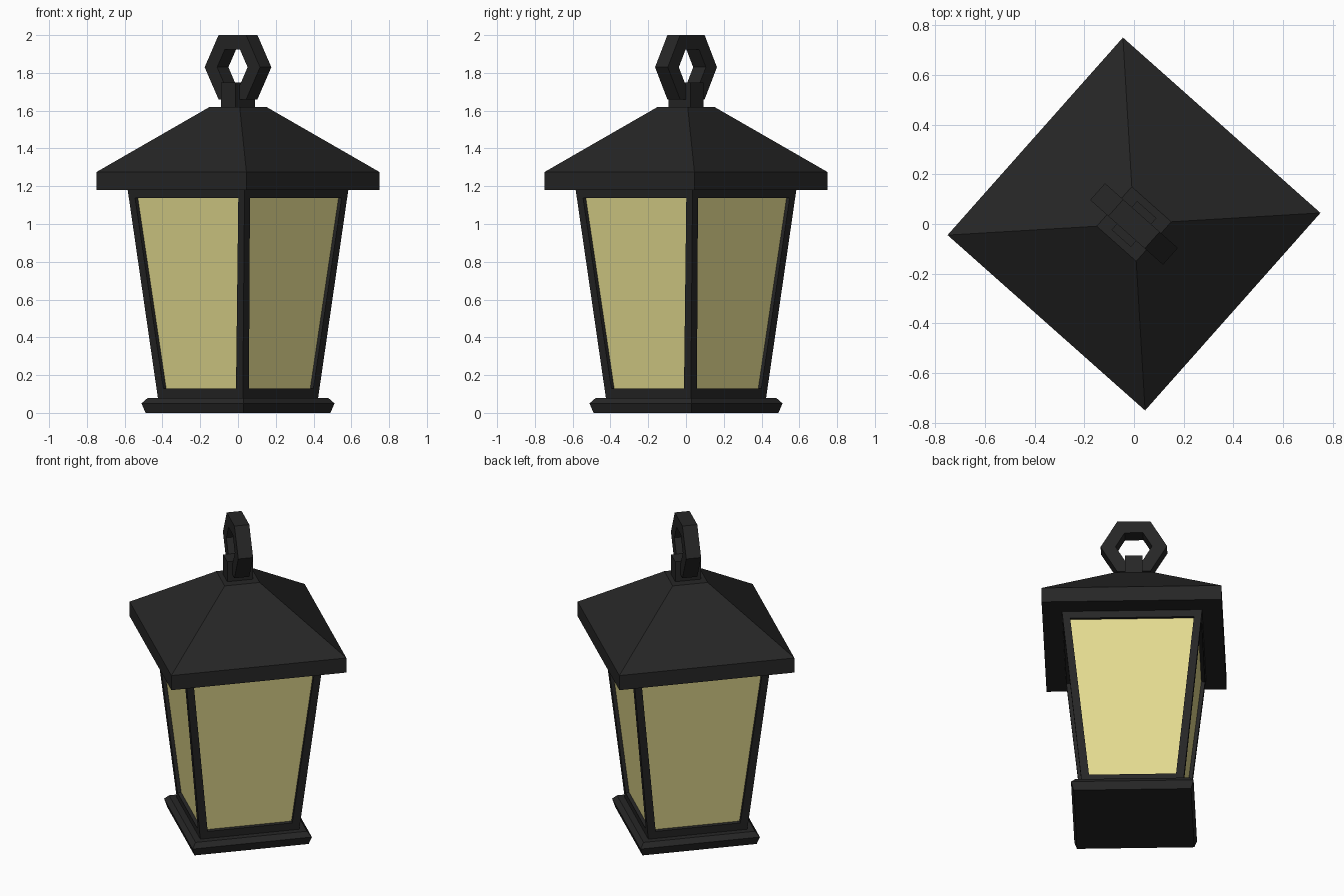
import bpy, bmesh, math

if "Cube" in bpy.data.objects:
    bpy.data.objects.remove(bpy.data.objects["Cube"])

TURN = math.radians(3.4)          # the whole lantern is turned on its axis
RING_TURN = TURN - math.radians(45)


def material(name, rgb):
    m = bpy.data.materials.new(name)
    m.diffuse_color = (*rgb, 1)
    m.use_nodes = True
    m.node_tree.nodes["Principled BSDF"].inputs["Base Color"].default_value = m.diffuse_color
    return m


METAL = material("black metal", (0.0194, 0.0194, 0.0194))
GLASS = material("yellow glass", (0.77, 0.70, 0.275))


def add_object(name, bm, mats, turn=0):
    bmesh.ops.recalc_face_normals(bm, faces=bm.faces)
    me = bpy.data.meshes.new(name)
    bm.to_mesh(me)
    bm.free()
    ob = bpy.data.objects.new(name, me)
    ob.rotation_euler.z = turn
    for m in mats:
        me.materials.append(m)
    bpy.context.collection.objects.link(ob)
    return ob


def square_stack(profile):
    """Closed four-sided solid from (corner radius, height) pairs."""
    bm = bmesh.new()
    rows = []
    for r, z in profile:
        rows.append([bm.verts.new((r * math.cos(i * math.pi / 2),
                                   r * math.sin(i * math.pi / 2), z))
                     for i in range(4)])
    for a, b in zip(rows, rows[1:]):
        for i in range(4):
            j = (i + 1) % 4
            bm.faces.new((a[i], a[j], b[j], b[i]))
    bm.faces.new(rows[0][::-1])
    bm.faces.new(rows[-1])
    bm.normal_update()
    return bm


# Base plate with bevelled rim
add_object("base", square_stack([(0.49, 0), (0.512, 0.05), (0.478, 0.08)]), [METAL], TURN)

# Tapered body with recessed glass panes
bm = square_stack([(0.425, 0.08), (0.585, 1.18)])
panes = [f for f in bm.faces if abs(f.normal.z) < 0.5]
bmesh.ops.inset_individual(bm, faces=panes, thickness=0.065, depth=0)
bm.normal_update()
bmesh.ops.inset_individual(bm, faces=panes, thickness=0, depth=-0.022)
for f in panes:
    f.material_index = 1
add_object("body", bm, [METAL, GLASS], TURN)

# Roof with vertical eave and sloped hips
add_object("roof", square_stack([(0.751, 1.18), (0.751, 1.275), (0.15, 1.62)]), [METAL], TURN)

# Post on the roof that holds the ring
bm = bmesh.new()
bmesh.ops.create_cube(bm, size=1)
for v in bm.verts:
    v.co = (v.co.x * 0.104, v.co.y * 0.155, 1.68 + v.co.z * 0.14)
add_object("ring_post", bm, [METAL], RING_TURN)

# Six-sided hanging ring
bm = bmesh.new()
loops = []
for i in range(6):
    a = i * math.pi / 3
    loops.append([bm.verts.new((r * math.cos(a), y, 1.83 + r * math.sin(a)))
                  for r, y in ((0.196, -0.045), (0.196, 0.045), (0.108, 0.045), (0.108, -0.045))])
for i in range(6):
    a, b = loops[i], loops[(i + 1) % 6]
    for k in range(4):
        n = (k + 1) % 4
        bm.faces.new((a[k], a[n], b[n], b[k]))
add_object("hanging_ring", bm, [METAL], RING_TURN)
